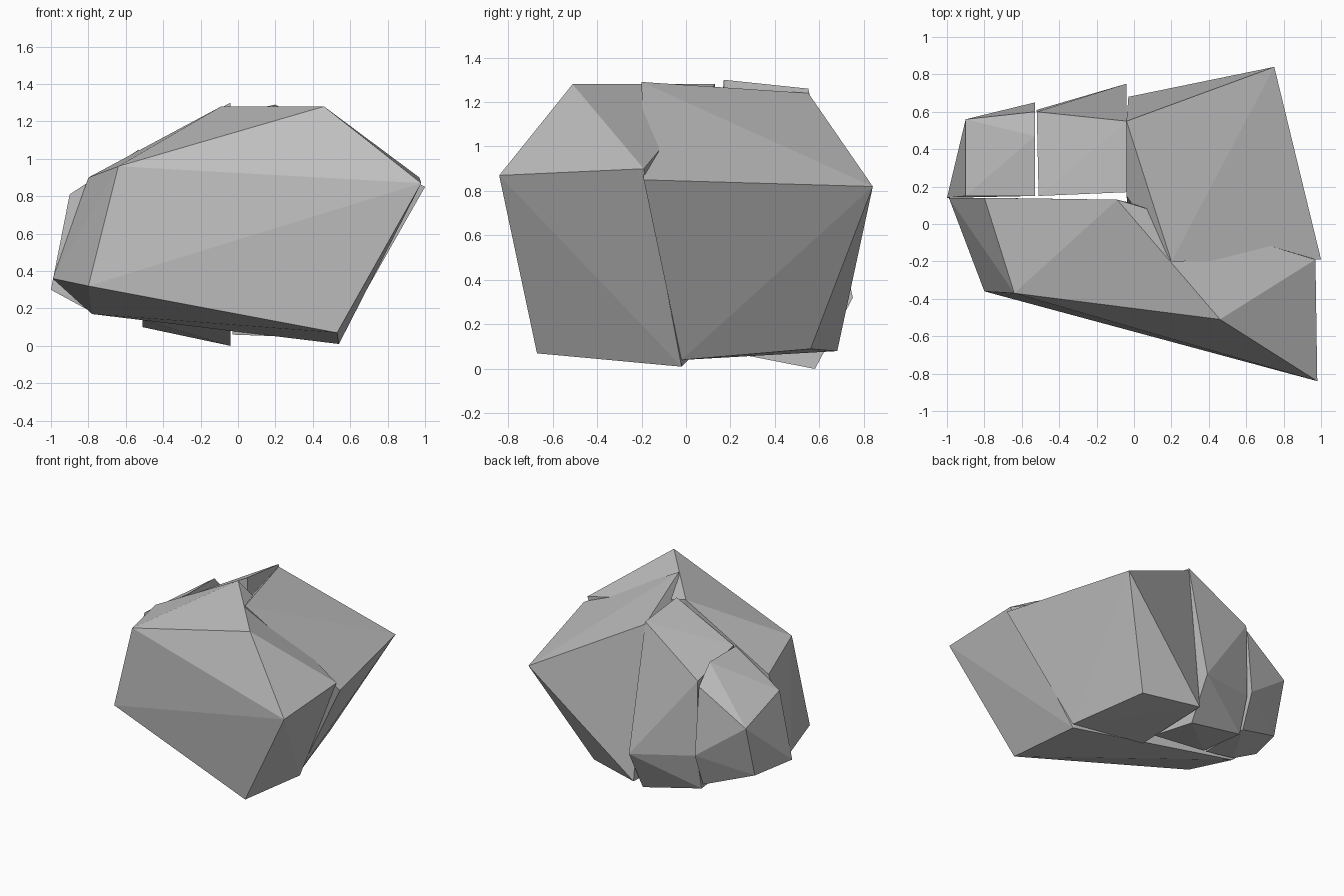
import bpy
import bmesh

if "Cube" in bpy.data.objects:
    bpy.data.objects.remove(bpy.data.objects["Cube"], do_unlink=True)

# One plain stone colour
stone = bpy.data.materials.new("stone grey")
stone.use_nodes = True
colour = (0.52, 0.52, 0.52, 1)
stone.diffuse_color = colour
stone.node_tree.nodes["Principled BSDF"].inputs["Base Color"].default_value = colour


def rock_chunk(name, corners):
    """Flat-faced convex chunk wrapped around its corner points."""
    bm = bmesh.new()
    for corner in corners:
        bm.verts.new(corner)
    hull = bmesh.ops.convex_hull(bm, input=bm.verts[:])
    spare = {v for v in hull["geom_interior"] + hull["geom_unused"]
             if isinstance(v, bmesh.types.BMVert) and v.is_valid}
    bmesh.ops.delete(bm, geom=list(spare), context="VERTS")
    bmesh.ops.dissolve_limit(bm, angle_limit=0.02, verts=bm.verts[:], edges=bm.edges[:])
    bmesh.ops.recalc_face_normals(bm, faces=bm.faces[:])
    mesh = bpy.data.meshes.new(name)
    bm.to_mesh(mesh)
    bm.free()
    mesh.materials.append(stone)
    obj = bpy.data.objects.new(name, mesh)
    bpy.context.collection.objects.link(obj)
    return obj


# Long front chunk, with a flat split face at its back
rock_chunk("front_chunk", [
    (0.98, -0.84, 0.87), (0.46, -0.51, 1.28), (-0.64, -0.37, 0.96),
    (-0.80, -0.36, 0.32), (0.53, -0.67, 0.07), (0.54, -0.02, 0.01),
    (0.97, -0.19, 0.90), (0.75, -0.12, 0.98), (0.20, -0.20, 1.28),
    (-0.09, 0.13, 1.28), (-0.80, 0.14, 0.90), (-0.99, 0.14, 0.36),
    (-0.78, 0.14, 0.17)])

# Large back chunk on the left
rock_chunk("large_back_chunk", [
    (0.75, 0.84, 0.82), (1.00, -0.19, 0.85), (0.20, -0.20, 1.29),
    (-0.04, 0.55, 1.24), (-0.03, 0.68, 0.08), (0.39, 0.56, 0.09),
    (0.54, -0.02, 0.04), (-0.04, 0.15, 1.12), (-0.03, 0.06, 0.06)])

# Middle back chunk
rock_chunk("middle_back_chunk", [
    (-0.04, 0.17, 1.30), (-0.04, 0.55, 1.26), (-0.51, 0.15, 1.05),
    (-0.52, 0.60, 0.95), (-0.04, 0.75, 0.32), (-0.04, 0.58, 0.00),
    (-0.52, 0.61, 0.38), (-0.51, 0.54, 0.10), (-0.04, 0.17, 0.08),
    (-0.51, 0.15, 0.14)])

# Small back chunk on the right
rock_chunk("small_back_chunk", [
    (-0.53, 0.15, 1.05), (-0.53, 0.47, 1.05), (-0.53, 0.60, 0.91),
    (-0.53, 0.65, 0.40), (-0.53, 0.55, 0.14), (-0.90, 0.15, 0.81),
    (-0.90, 0.56, 0.67), (-0.90, 0.45, 0.27), (-1.00, 0.14, 0.30),
    (-0.78, 0.15, 0.18), (-0.53, 0.15, 0.14)])
